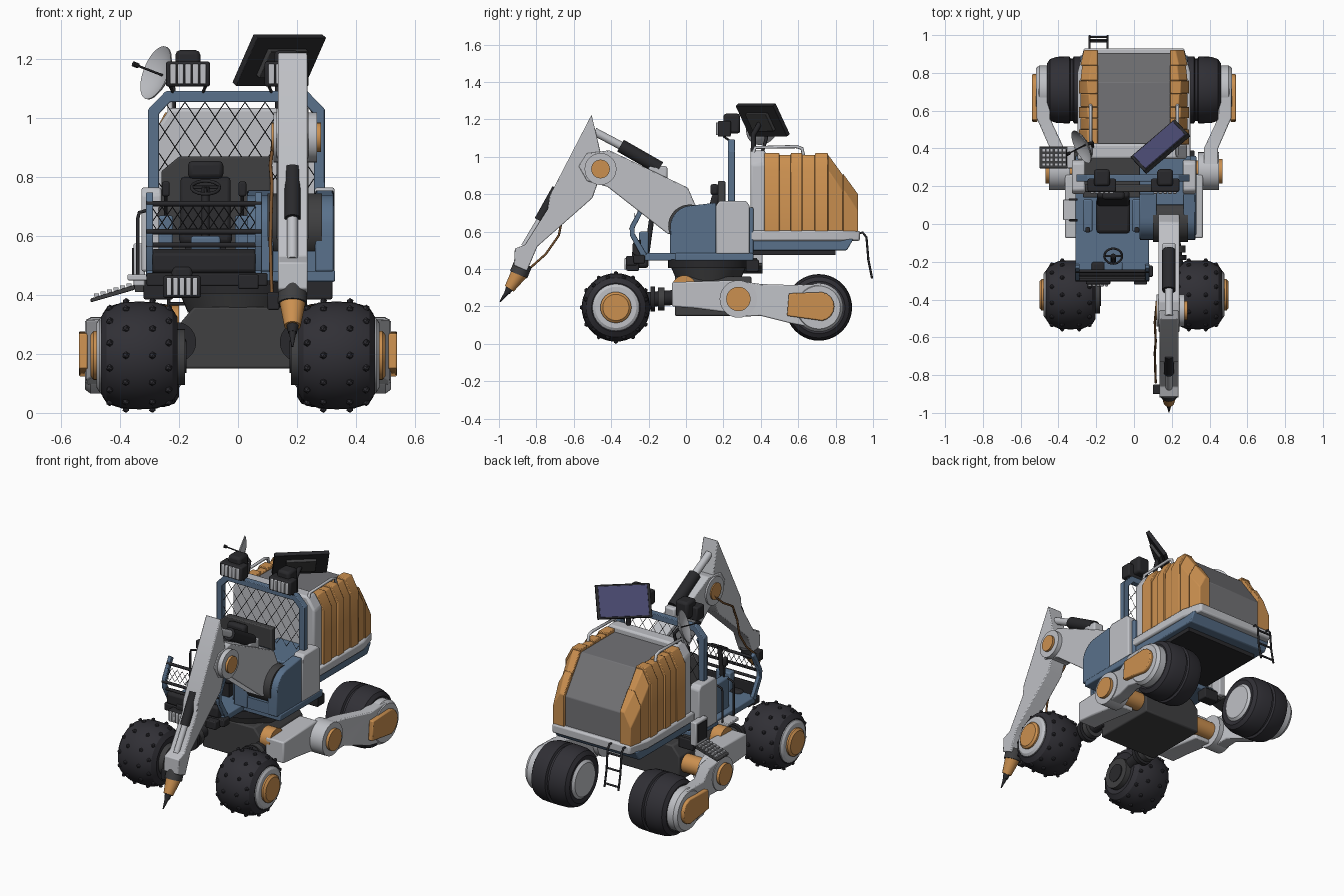
import bpy, bmesh, math
from mathutils import Vector, Matrix

if "Cube" in bpy.data.objects:
    bpy.data.objects.remove(bpy.data.objects["Cube"])

def mat(name, c):
    m = bpy.data.materials.new(name); m.diffuse_color = (*c, 1); return m
ORANGE, BLUE = mat("orange", (.60, .28, .08)), mat("blue", (.10, .165, .26))
LIGHT, MID = mat("light_grey", (.52, .53, .56)), mat("mid_grey", (.17, .17, .18))
DARK, BLACK = mat("dark_grey", (.05, .05, .052)), mat("black", (.022, .022, .025))
TYRE, CELL, HOSE = mat("tyre", (.03, .029, .036)), mat("cell", (.07, .07, .17)), mat("hose", (.2, .09, .03))

def finish(name, bm, m, bevel=0):
    bmesh.ops.recalc_face_normals(bm, faces=bm.faces)
    me = bpy.data.meshes.new(name); bm.to_mesh(me); bm.free()
    for p in me.polygons: p.use_smooth = True
    me.set_sharp_from_angle(angle=math.radians(32))
    me.materials.append(m)
    o = bpy.data.objects.new(name, me); bpy.context.collection.objects.link(o)
    if bevel:
        b = o.modifiers.new("bevel", 'BEVEL'); b.width = bevel; b.segments = 2; b.limit_method = 'ANGLE'
    return o

def loft(name, rings, m, bevel=0, caps=True):
    bm = bmesh.new()
    vs = [[bm.verts.new(p) for p in r] for r in rings]
    n = len(rings[0])
    for a, b in zip(vs, vs[1:]):
        for i in range(n): bm.faces.new((a[i], a[(i+1) % n], b[(i+1) % n], b[i]))
    if caps: bm.faces.new(vs[0]); bm.faces.new(vs[-1])
    return finish(name, bm, m, bevel)

def prism(name, pts, a, b, m, axis='x', bevel=0):
    f = {'x': lambda t, p: (t, *p), 'y': lambda t, p: (p[0], t, p[1]), 'z': lambda t, p: (*p, t)}[axis]
    return loft(name, [[f(t, p) for p in pts] for t in (a, b)], m, bevel)

def box(name, x, y, z, m, bevel=0):
    return prism(name, [(x[0], y[0]), (x[1], y[0]), (x[1], y[1]), (x[0], y[1])], z[0], z[1], m, 'z', bevel)

def lathe(name, p, d, prof, m, n=32):
    # prof holds (distance along d, radius)
    q = Vector(d).to_track_quat('Z', 'Y')
    rings = [[Vector(p) + q @ Vector((r*math.cos(i*math.tau/n), r*math.sin(i*math.tau/n), t)) for i in range(n)] for t, r in prof]
    return loft(name, rings, m)

def cyl(name, a, b, r, m, r2=None, n=28):
    d = Vector(b) - Vector(a)
    return lathe(name, a, d, [(0, r), (d.length, r if r2 is None else r2)], m, n)

def tubes(name, paths, r, m, res=2):
    cu = bpy.data.curves.new(name, 'CURVE'); cu.dimensions = '3D'
    cu.bevel_depth, cu.bevel_resolution, cu.use_fill_caps = r, res, True
    for path in paths:
        s = cu.splines.new('POLY'); s.points.add(len(path)-1)
        for pt, p in zip(s.points, path): pt.co = (*p, 1)
    cu.materials.append(m)
    o = bpy.data.objects.new(name, cu); bpy.context.collection.objects.link(o); return o

def lattice(name, x0, x1, z0, z1, y, step, k):
    paths = []
    for s in (1, -1):
        c = x0 - 1
        while c < x1 + 1:
            ends = sorted((t for t in (z0 + (x0-c)*s/k, z0 + (x1-c)*s/k)))
            a, b = max(z0, ends[0]), min(z1, ends[1])
            if b > a: paths.append([(c + s*k*(a-z0), y, a), (c + s*k*(b-z0), y, b)])
            c += step
    return tubes(name, paths, .0016, BLACK, 0)

def lamp(name, x, y, z, w=.15, h=.085):
    box(name+"_body", (x-w/2, x+w/2), (y-.03, y+.04), (z-h/2, z+h/2), BLACK, .008)
    box(name+"_housing", (x-w*.28, x+w*.28), (y, y+.09), (z-h*.3, z+h*.95), BLACK, .015)
    for i in range(5):
        cx = x + (i-2)*w*.17
        box(name+"_lens", (cx-w*.07, cx+w*.07), (y-.04, y-.025), (z-h*.4, z+h*.4), LIGHT, .004)

def arc(cy, cz, r, a0, a1, n=8):
    return [(cy + r*math.cos(math.radians(a0+(a1-a0)*i/n)), cz + r*math.sin(math.radians(a0+(a1-a0)*i/n))) for i in range(n+1)]

# chassis and turntable
prism("chassis", [(-.2, .15), (.2, .15), (.2, .3), (.15, .36), (-.15, .36), (-.2, .3)], -.06, .35, DARK, 'y', .008)
cyl("turntable_base", (0, .12, .34), (0, .12, .41), .17, DARK, .2, 40)
cyl("turntable", (0, .12, .405), (0, .12, .45), .215, BLACK, n=40)
cyl("rear_axle", (-.4, .28, .24), (.4, .28, .24), .055, ORANGE)

for s in (1, -1):
    # front wheel with studs
    F = Vector((s*.335, -.375, .195)); X = (s, 0, 0)
    lathe("front_tyre", F, X, [(-.12, .09), (-.13, .13), (-.112, .158), (-.06, .18), (0, .183), (.06, .18), (.112, .158), (.13, .13), (.12, .09)], TYRE, 40)
    bm = bmesh.new()
    for row, r in ((-.1, .165), (-.045, .182), (.045, .182), (.1, .165)):
        for i in range(12):
            a = (i + (.5 if abs(row) > .06 else 0))*math.tau/12 - math.pi/2
            bmesh.ops.create_icosphere(bm, subdivisions=1, radius=.013, matrix=Matrix.Translation(F + Vector((s*row, r*math.cos(a), r*math.sin(a)))))
    finish("front_tyre_studs", bm, TYRE)
    lathe("front_rim", F, X, [(.1, .125), (.135, .125), (.145, .11), (.145, .05)], LIGHT)
    lathe("front_hub_cap", F, X, [(.12, .083), (.155, .083), (.166, .07), (.166, .01)], ORANGE)
    cyl("front_motor", (s*.18, -.38, .19), (s*.3, -.38, .19), .095, DARK)
    cyl("motor_ring", (s*.175, -.38, .19), (s*.185, -.38, .19), .055, BLACK)
    # steering joint
    cyl("steering_shaft", (s*.2, -.04, .25), (s*.23, -.3, .23), .04, BLACK)
    cyl("steering_collar", (s*.21, -.19, .24), (s*.21, -.165, .24), .068, BLACK)
    cyl("steering_knuckle", (s*.21, -.15, .24), (s*.21, -.115, .24), .062, DARK)
    cyl("front_pivot", (s*.2, -.01, .3), (s*.27, -.01, .3), .066, ORANGE)
    # rear leg: inner link, elbow, bent arm, hub
    prism("leg_link", [(-.075, .2), (-.075, .33), (.26, .34), (.28, .16), (.05, .19)], s*.24, s*.365, LIGHT, bevel=.008)
    cyl("leg_elbow", (s*.34, .28, .24), (s*.45, .28, .24), .1, LIGHT, n=36)
    cyl("elbow_cap", (s*.44, .28, .24), (s*.468, .28, .24), .065, ORANGE)
    loft("leg_arm", [[(s*a, y, c), (s*b, y, c), (s*b, y, d), (s*a, y, d)] for y, a, b, c, d in
         ((.2, .37, .44, .18, .3), (.28, .37, .445, .145, .338), (.4, .37, .445, .15, .32), (.56, .445, .515, .11, .315), (.72, .445, .515, .08, .32))], LIGHT, .006)
    R = Vector((s*.33, .71, .195))
    lathe("rear_hub", R, X, [(.1, .13), (.17, .13), (.19, .115), (.19, .02)], LIGHT, 36)
    prism("rear_hub_cap", [(.54, .15), (.55, .27)] + arc(.715, .2, .078, 80, -80), s*.51, s*.54, ORANGE, bevel=.006)
    lathe("rear_tyre", R, X, [(-.12, .1), (-.13, .14), (-.115, .163), (-.08, .175), (-.012, .178), (-.006, .165), (.006, .165), (.012, .178),
          (.08, .175), (.115, .163), (.13, .14), (.12, .1)], TYRE, 40)
    lathe("rear_inner_disc", R, X, [(-.138, .02), (-.138, .1), (-.125, .115), (-.1, .115)], LIGHT, 36)
    # ribbed orange side shells
    ys = (.42, .50, .56, .62, .69, .76, .84, .92)
    for i, (a, b) in enumerate(zip(ys, ys[1:])):
        d = .009*(i % 2); rings = []
        for y in (a, b):
            t = 1.02 - max(0, y-.76)*1.375 - d; w = .292 - d - max(0, y-.8)*.22
            rings.append([(s*x, y, z) for x, z in ((.19, .6), (w, .6), (w, t-.085), (w-.045, t), (.19, t))])
        loft("side_shell_plank", rings, ORANGE, .004)
    # roof handles and side cabinet
    tubes("roof_handle", [[(s*.23, .36, 1.02), (s*.23, .37, 1.05), (s*.23, .59, 1.055), (s*.23, .62, 1.045), (s*.23, .63, 1.0)]], .009, LIGHT)
    prism("side_cabinet", [(.16, .48), (.34, .48), (.34, .74), (.32, .765), (.18, .765), (.16, .74)], s*.26, s*.328, LIGHT, bevel=.008)
    box("underbody_box", (s*.27-.05, s*.27+.05), (.32, .39), (.385, .45), BLACK, .006)

# rear housing
prism("rear_housing", [(.42, .58), (.42, 1.0), (.75, 1.0), (.905, .785), (.905, .58)], -.2, .2, MID, bevel=.004)
prism("front_bulkhead", [(-.28, .56), (.28, .56), (.28, .96), (.23, 1.035), (-.23, 1.035), (-.28, .96)], .345, .425, LIGHT, 'y', .012)
prism("rear_rim", [(-.3, .34), (.3, .34), (.3, .8), (.265, .93), (-.265, .93), (-.3, .8)], .55, .605, LIGHT, 'z', .01)
prism("rear_deck", [(.2, .5), (.86, .5), (.895, .56), (.2, .56)], -.285, .285, BLUE, bevel=.006)
box("rear_underside", (-.25, .25), (.2, .8), (.475, .502), BLACK)
box("platform", (-.31, .33), (-.06, .36), (.445, .485), BLUE, .006)
box("cab_floor", (-.31, .08), (-.25, .0), (.445, .485), BLUE, .006)
box("body_core", (.03, .3), (.1, .36), (.48, .73), BLUE, .006)
box("cab_rear_block", (-.27, .04), (.14, .36), (.48, .7), DARK, .006)

# ladder
rails = [[(x, .91, .59), (x, .945, .595), (x, .965, .57), (x, .975, .45), (x, .995, .35)] for x in (-.235, -.14)]
tubes("ladder", rails + [[(-.235, y, z), (-.14, y, z)] for y, z in ((.967, .55), (.974, .46), (.99, .37))], .006, BLACK)

# boom mount: two cheeks around a barrel
cheek = [(-.085, .48), (-.085, .6)] + arc(.035, .62, .12, 180, 90)[1:] + [(.16, .755), (.16, .48)]
prism("boom_cheek_outer", cheek, .262, .325, BLUE, bevel=.006)
prism("boom_cheek_inner", cheek, .03, .12, BLUE, bevel=.006)
box("boom_mount_base", (.1, .28), (-.08, .12), (.48, .55), BLUE)
cyl("boom_barrel", (.1, .02, .63), (.285, .02, .63), .115, DARK, n=36)

# boom
prism("boom", [(.03, .56), (-.1, .59), (-.42, .84), (-.53, .87), (-.575, .95), (-.53, 1.02), (-.41, 1.035), (.01, .835), (.06, .72)], .13, .24, LIGHT, bevel=.006)
cyl("boom_joint", (.12, -.457, .935), (.268, -.457, .935), .085, LIGHT, n=36)
cyl("boom_joint_cap", (.113, -.457, .935), (.282, -.457, .935), .05, ORANGE)
# stick
prism("stick", [(-.505, 1.225), (-.73, .79), (-.74, .72), (-.86, .53), (-.915, .51), (-.92, .42), (-.85, .39), (-.795, .52), (-.5, .78), (-.44, .95), (-.47, 1.08)], .135, .236, LIGHT, bevel=.005)
cyl("stick_ram_sleeve", (.185, -.69, .83), (.185, -.785, .66), .027, BLACK)
cyl("stick_ram_rod", (.185, -.77, .68), (.185, -.865, .52), .018, LIGHT)
cyl("boom_ram_rod", (.185, -.49, 1.135), (.185, -.31, 1.04), .022, LIGHT)
cyl("boom_ram_sleeve", (.185, -.35, 1.06), (.185, -.14, .94), .036, BLACK)
box("ram_bracket", (.15, .22), (-.2, -.1), (.87, .95), LIGHT, .01)
# drill tool
cyl("tool_collar", (.185, -.87, .43), (.185, -.895, .37), .05, DARK)
cyl("tool_cone", (.185, -.89, .38), (.185, -.945, .295), .045, ORANGE, .028)
cyl("tool_chuck", (.185, -.94, .305), (.185, -.957, .272), .022, BLACK, .015)
cyl("tool_bit", (.185, -.95, .285), (.185, -.995, .225), .015, BLACK, .003)
tubes("tool_hose", [[(.12, -.42, .93), (.11, -.52, .84), (.115, -.62, .78), (.112, -.66, .68), (.11, -.68, .58), (.112, -.75, .48), (.115, -.84, .4)]], .006, HOSE)
box("hose_clamp", (.1, .14), (-.9, -.85), (.35, .41), BLACK, .005)

# roll cage with wire screen
outer = [(-.305, .74), (-.305, 1.03), (-.245, 1.092), (.235, 1.092), (.295, 1.03), (.295, .74)]
inner = [(-.268, .74), (-.268, 1.015), (-.23, 1.055), (.22, 1.055), (.258, 1.015), (.258, .74)]
loft("roll_cage", [[(a[0], .225, a[1]), (b[0], .225, b[1]), (b[0], .262, b[1]), (a[0], .262, a[1])] for a, b in zip(outer, inner)], BLUE, .004)
lattice("cage_screen", -.268, .258, .75, 1.055, .243, .068, .67)
lamp("lamp_left", -.17, .2, 1.15); lamp("lamp_right", .165, .2, 1.15)
tubes("lamp_brackets", [[(x-.06, .2, 1.11), (x-.05, .235, 1.085), (x+.05, .235, 1.085), (x+.06, .2, 1.11)] for x in (-.17, .165)], .006, BLACK)

# seat, armrests and steering
prism("seat_guard", [(-.26, .5), (.11, .5), (.11, .87), (-.2, .87), (-.26, .82)], .17, .21, DARK, 'y', .006)
box("seat_base", (-.18, -.04), (-.03, .13), (.48, .57), BLACK)
box("seat_cushion", (-.2, -.02), (-.05, .14), (.57, .625), BLACK, .018)
prism("seat_back", [(.09, .6), (.14, .6), (.18, .8), (.14, .8)], -.195, -.025, BLACK, bevel=.012)
box("headrest", (-.17, -.05), (.13, .175), (.795, .855), BLACK, .015)
for x in (-.245, .015):
    box("armrest_pod", (x-.025, x+.025), (-.04, .13), (.48, .67), BLUE, .008)
    cyl("joystick", (x, -.02, .66), (x, -.03, .75), .006, BLACK, n=10)
    box("joystick_grip", (x-.013, x+.013), (-.045, -.017), (.735, .785), BLACK, .006)
bm = bmesh.new()
wheel = [(-.11 + .047*math.cos(a*math.tau/24), -.17 + .04*math.sin(a*math.tau/24), .765 + .022*math.sin(a*math.tau/24)) for a in range(25)]
bm.free()
tubes("steering_wheel", [wheel, [wheel[0], wheel[12]], [wheel[18], (-.11, -.17, .765)]], .006, BLACK)
cyl("steering_column", (-.11, -.21, .48), (-.11, -.17, .765), .014, BLACK, n=12)
box("dash_console", (-.16, -.06), (-.25, -.2), (.48, .6), BLUE, .008)

# front guard rail, panel and lights
for x in (-.3, .07):
    prism("guard_post", [(-.235, .46), (-.3, .58), (-.3, .63), (-.235, .75), (-.215, .735), (-.275, .62), (-.275, .59), (-.21, .48)], x-.012, x+.012, BLUE, bevel=.003)
tubes("guard_bars", [[(-.31, y, z), (.08, y, z)] for y, z in ((-.25, .71), (-.295, .615), (-.285, .57))], .009, BLACK)
lattice("guard_screen", -.29, .06, .62, .7, -.275, .035, .67)
prism("front_panel", [(-.24, .46), (-.285, .48), (-.285, .54), (-.24, .56)], -.29, .06, BLACK, bevel=.008)
box("front_bumper", (-.31, .1), (-.28, -.22), (.43, .475), BLACK, .006)
lamp("front_lamp", -.19, -.29, .428, .13, .075)
box("tow_block", (.0, .07), (-.32, -.26), (.42, .47), BLACK, .006)

# left side: step, handrail, field computer
box("step", (-.375, -.3), (.02, .13), (.45, .47), LIGHT, .004)
tubes("entry_handrail", [[(-.3, y, .69), (-.335, y, .68), (-.34, y, .66), (-.34, y, .47)] for y in (.02, .13)], .006, BLACK)
prism("keyboard", [(-.5, .375), (-.5, .388), (-.35, .435), (-.35, .418)], .295, .41, DARK, 'y', .003)
for i in range(6):
    for j in range(4):
        x = -.48 + i*.022; z = .395 + (x+.5)*.31
        box("key", (x-.008, x+.008), (.306+j*.025, .324+j*.025), (z-.006, z+.004), LIGHT)
box("monitor", (-.355, -.315), (.295, .41), (.43, .575), LIGHT, .006)
box("monitor_screen", (-.359, -.35), (.31, .395), (.45, .56), BLACK)
box("computer_arm", (-.35, -.24), (.33, .38), (.41, .46), DARK)

# dish antenna
D, N = Vector((-.255, .42, 1.145)), Vector((-.82, -.42, .32)).normalized()
lathe("dish", D, N, [(-.006, .005), (-.002, .04), (.012, .075), (.025, .095), (.03, .095), (.018, .075), (.006, .04), (.002, .004)], LIGHT, 32)
tubes("dish_feed", [[D, D + N*.115]], .004, BLACK)
cyl("dish_feed_tip", D + N*.1, D + N*.12, .009, BLACK, n=10)
tubes("dish_mast", [[(-.22, .4, 1.0), (-.22, .43, 1.1), D - N*.003]], .009, BLACK)

# solar panel, spanned by its low edge and its slope
C, U, V = Vector((.14, .41, 1.197)), Vector((.09, .077, 0)), Vector((.036, -.038, .082))
W = V.cross(U).normalized()
W = W if W.z > 0 else -W
def slab(name, k, h0, h1, m):
    loft(name, [[C + k*(U*a + V*b)*1.0 + W*h for a, b in ((-1.3, -1), (1.3, -1), (1.3, 1), (-1.3, 1))] for h in (h0, h1)], m, .002)
slab("solar_frame", 1.0, -.012, .012, BLACK)
slab("solar_cells", .9, .008, .0145, CELL)
slab("solar_backing", .55, -.03, -.01, DARK)
tubes("solar_mast", [[(.14, .36, 1.0), (.14, .36, 1.12), C - W*.015]], .014, BLACK)

for m in bpy.data.materials:
    if m.users and not m.is_grease_pencil:
        m.use_nodes = True
        m.node_tree.nodes["Principled BSDF"].inputs["Base Color"].default_value = m.diffuse_color
